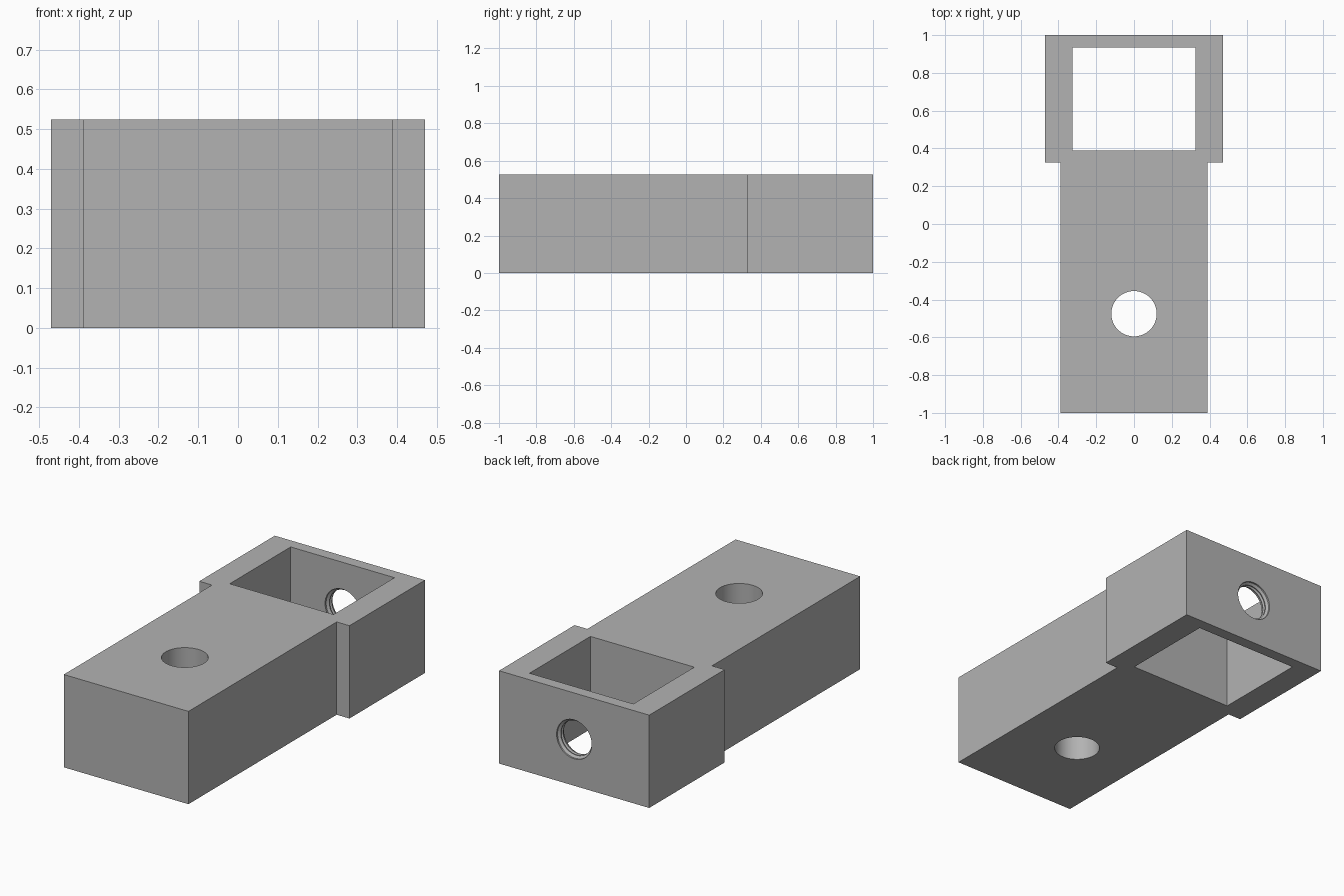
import bpy, bmesh, math
from mathutils import Matrix

cube = bpy.data.objects.get("Cube")
if cube:
    bpy.data.objects.remove(cube, do_unlink=True)

HEIGHT = 0.525

grey = bpy.data.materials.new("plain grey")
grey.use_nodes = True
colour = (0.45, 0.45, 0.45, 1)
grey.diffuse_color = colour
grey.node_tree.nodes["Principled BSDF"].inputs["Base Color"].default_value = colour


def make_object(name, bm):
    bmesh.ops.recalc_face_normals(bm, faces=bm.faces[:])
    mesh = bpy.data.meshes.new(name)
    bm.to_mesh(mesh)
    bm.free()
    mesh.materials.append(grey)
    obj = bpy.data.objects.new(name, mesh)
    bpy.context.collection.objects.link(obj)
    return obj


def prism(name, outline, low, high):
    """Extrude a plan outline from one height to another."""
    bm = bmesh.new()
    face = bm.faces.new([bm.verts.new((x, y, low)) for x, y in outline])
    new = bmesh.ops.extrude_face_region(bm, geom=[face])["geom"]
    verts = [v for v in new if isinstance(v, bmesh.types.BMVert)]
    bmesh.ops.translate(bm, verts=verts, vec=(0, 0, high - low))
    return make_object(name, bm)


def turned(name, profile, matrix, sides=64):
    """Closed turned solid from (radius, height) pairs, then placed."""
    bm = bmesh.new()
    rings = []
    for r, h in profile:
        angles = [math.tau * i / sides for i in range(sides)]
        rings.append([bm.verts.new((r * math.cos(a), r * math.sin(a), h)) for a in angles])
    for lower, upper in zip(rings, rings[1:]):
        for i in range(sides):
            j = (i + 1) % sides
            bm.faces.new((lower[i], lower[j], upper[j], upper[i]))
    bm.faces.new(rings[0])
    bm.faces.new(rings[-1])
    bm.transform(matrix)
    return make_object(name, bm)


# Body: narrow shank with a wider head, mirrored from its left half
half = [(0.39, -1), (0.39, 0.325), (0.47, 0.325), (0.47, 1)]
body = prism("clamp_body", half + [(-x, y) for x, y in reversed(half)], 0, HEIGHT)

# Rectangular opening through the head
opening = prism("head_opening_cutter",
                [(-0.325, 0.39), (0.325, 0.39), (0.325, 0.935), (-0.325, 0.935)],
                -0.1, HEIGHT + 0.1)

# Round bore through the shank
bore = turned("shank_bore_cutter", [(0.12, -0.1), (0.12, HEIGHT + 0.1)],
              Matrix.Translation((0, -0.475, 0)))

# Grooved screw hole through the back wall
grooves = [(0.11, 0.9), (0.11, 0.945), (0.097, 0.955), (0.097, 0.96), (0.11, 0.968),
           (0.097, 0.976), (0.097, 0.981), (0.11, 0.991), (0.11, 1.05)]
screw_hole = turned("screw_hole_cutter", grooves,
                    Matrix.Translation((0, 0, HEIGHT / 2)) @ Matrix.Rotation(-math.pi / 2, 4, "X"))

# Cut the openings and remove the cutters
bpy.ops.object.select_all(action="DESELECT")
bpy.context.view_layer.objects.active = body
body.select_set(True)
for cutter in (opening, bore, screw_hole):
    mod = body.modifiers.new(cutter.name, "BOOLEAN")
    mod.operation = "DIFFERENCE"
    mod.solver = "EXACT"
    mod.object = cutter
    bpy.ops.object.modifier_apply(modifier=mod.name)
    bpy.data.objects.remove(cutter, do_unlink=True)

bpy.ops.object.shade_smooth_by_angle(angle=math.radians(30))
